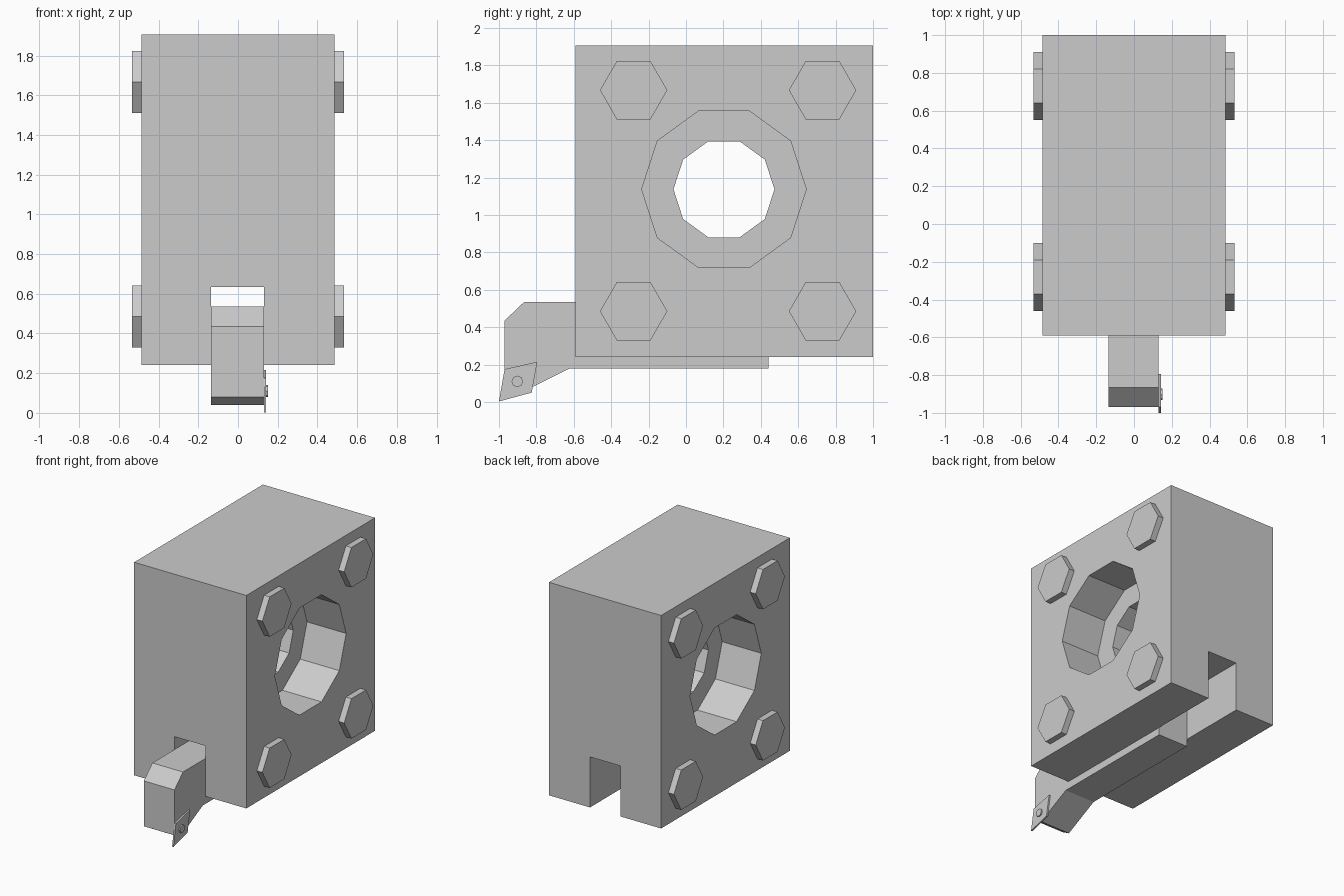
import bpy, bmesh, math

if "Cube" in bpy.data.objects:
    bpy.data.objects.remove(bpy.data.objects["Cube"], do_unlink=True)

steel = bpy.data.materials.new("light_grey_steel")
steel.use_nodes = True
GREY = (0.6, 0.6, 0.6, 1)
steel.diffuse_color = GREY
steel.node_tree.nodes["Principled BSDF"].inputs["Base Color"].default_value = GREY


def prism(name, profile, x0, x1):
    """Extrude a (y, z) profile along x."""
    bm = bmesh.new()
    face = bm.faces.new([bm.verts.new((x0, y, z)) for y, z in profile])
    ext = bmesh.ops.extrude_face_region(bm, geom=[face])["geom"]
    verts = [v for v in ext if isinstance(v, bmesh.types.BMVert)]
    bmesh.ops.translate(bm, verts=verts, vec=(x1 - x0, 0, 0))
    bmesh.ops.recalc_face_normals(bm, faces=bm.faces)
    mesh = bpy.data.meshes.new(name)
    bm.to_mesh(mesh)
    bm.free()
    mesh.materials.append(steel)
    obj = bpy.data.objects.new(name, mesh)
    bpy.context.collection.objects.link(obj)
    return obj


def polygon(y, z, radius, sides):
    return [(y + radius * math.cos(math.tau * i / sides),
             z + radius * math.sin(math.tau * i / sides)) for i in range(sides)]


def rect(y0, y1, z0, z1):
    return [(y0, z0), (y1, z0), (y1, z1), (y0, z1)]


def cut(target, cutter):
    mod = target.modifiers.new("cut", 'BOOLEAN')
    mod.operation = 'DIFFERENCE'
    mod.solver = 'EXACT'
    mod.object = cutter
    with bpy.context.temp_override(object=target, active_object=target):
        bpy.ops.object.modifier_apply(modifier=mod.name)
    bpy.data.objects.remove(cutter, do_unlink=True)


# Block with a stepped through bore and a slot along the bottom
HALF = 0.485
block = prism("holder_block", rect(-0.59, 1.0, 0.24, 1.905), -HALF, HALF)
BORE = (0.203, 1.137)
cut(block, prism("bore_cutter", polygon(*BORE, 0.27, 10), -0.7, 0.7))
for side in (-1, 1):
    cut(block, prism("counterbore_cutter", polygon(*BORE, 0.44, 10), side * 0.147, side * 0.7))
cut(block, prism("slot_cutter", rect(-0.8, 1.2, 0.1, 0.635), -0.135, 0.13))

# Hexagonal bolt heads on both sides
for side, label in ((1, "left"), (-1, "right")):
    for y, end in ((-0.28, "front"), (0.73, "back")):
        for z, level in ((0.485, "lower"), (1.667, "upper")):
            prism(f"bolt_{label}_{end}_{level}", polygon(y, z, 0.18, 6),
                  side * HALF, side * 0.533)

# Cutting tool shank held in the slot
prism("tool_shank", [(-0.97, 0.435), (-0.865, 0.535), (0.44, 0.535), (0.44, 0.18),
                     (-0.62, 0.18), (-0.9, 0.04), (-0.97, 0.08)], -0.135, 0.13)

# Cutting tip and its screw
prism("cutting_tip", [(-0.97, 0.175), (-0.795, 0.215), (-0.825, 0.05), (-1.0, 0.003)],
      0.13, 0.142)
prism("tip_screw", polygon(-0.902, 0.11, 0.031, 8), 0.142, 0.152)
